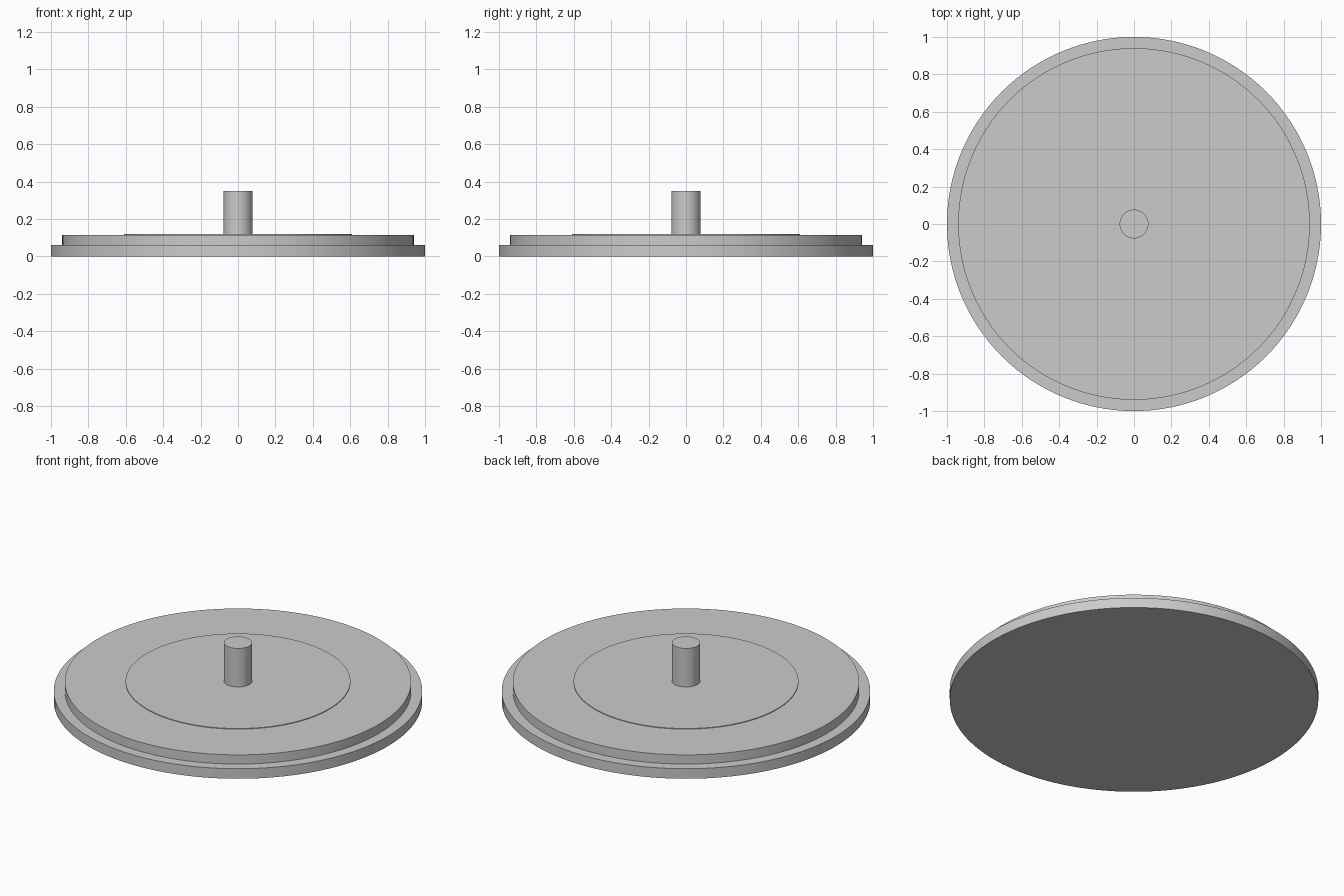
import bpy
import math

cube = bpy.data.objects.get("Cube")
if cube:
    bpy.data.objects.remove(cube, do_unlink=True)

GREY = (0.6, 0.6, 0.6, 1.0)
grey = bpy.data.materials.new("light grey")
grey.use_nodes = True
grey.diffuse_color = GREY
grey.node_tree.nodes["Principled BSDF"].inputs["Base Color"].default_value = GREY


def disc(name, radius, bottom, top, sides=128):
    """Upright cylinder between two heights, with a smooth wall and sharp rims."""
    bpy.ops.mesh.primitive_cylinder_add(
        vertices=sides, radius=radius, depth=top - bottom,
        location=(0, 0, (bottom + top) / 2))
    part = bpy.context.object
    part.name = name
    part.data.materials.append(grey)
    bpy.ops.object.shade_smooth_by_angle(angle=math.radians(30))
    return part


# Stepped round base
disc("base_plate", 1.0, 0.0, 0.06)
disc("upper_plate", 0.94, 0.06, 0.115)

# Very thin raised pad on the upper plate
disc("centre_pad", 0.61, 0.115, 0.119)

# Central post
disc("post", 0.077, 0.119, 0.35, sides=64)
